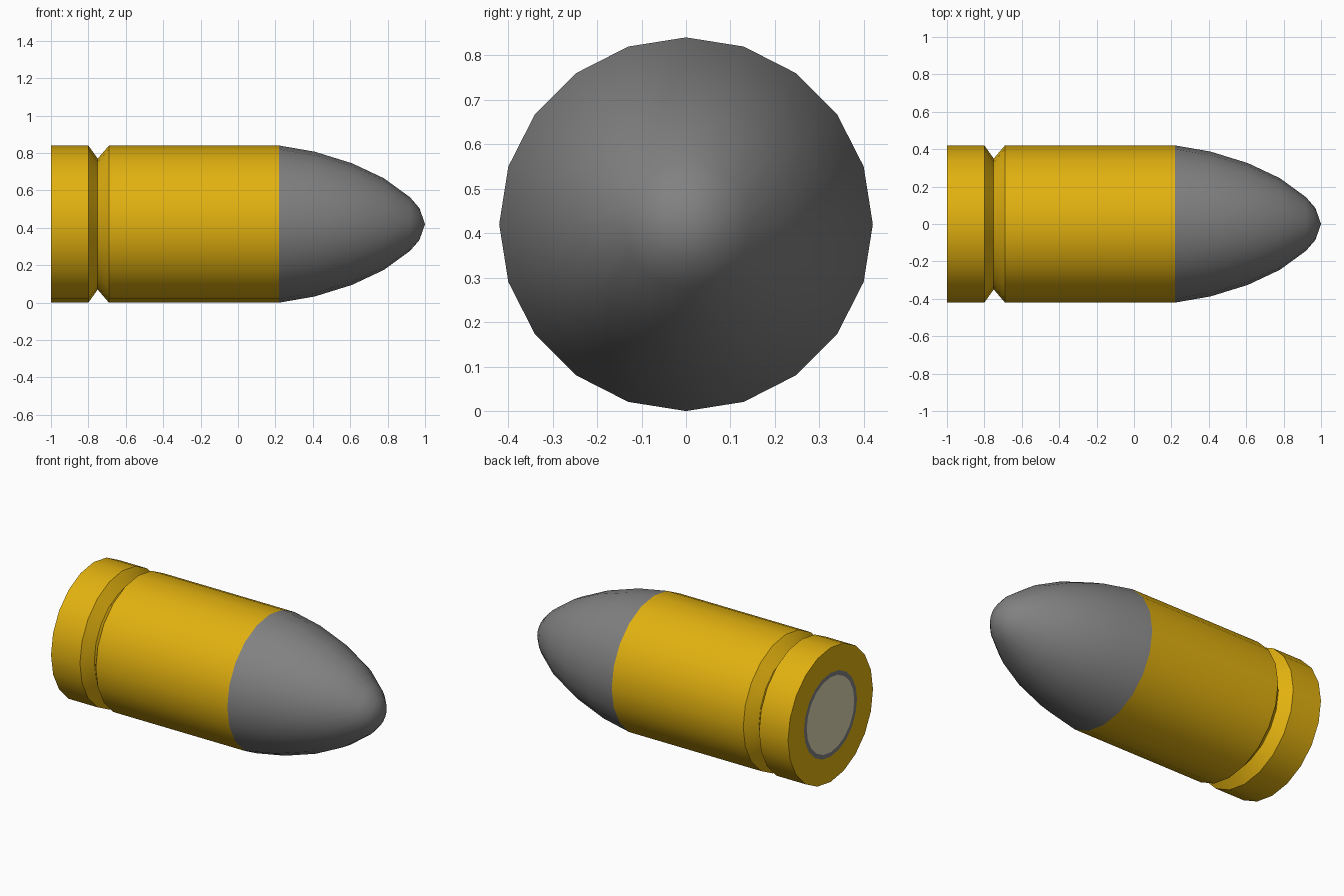
import bpy, bmesh, math

if "Cube" in bpy.data.objects:
    bpy.data.objects.remove(bpy.data.objects["Cube"])

SIDES = 20
R = 0.42


def material(name, rgb):
    m = bpy.data.materials.new(name)
    m.diffuse_color = (*rgb, 1)
    m.use_nodes = True
    m.node_tree.nodes["Principled BSDF"].inputs["Base Color"].default_value = m.diffuse_color
    return m


def lathe(name, profile, mat, angle=40):
    """Spin (x, radius) points, given from rear to tip, around the long axis."""
    bm = bmesh.new()
    rings = []
    for x, r in profile:
        n = SIDES if r > 0 else 1
        rings.append([bm.verts.new((x, r * math.sin(2 * math.pi * i / SIDES),
                                    R + r * math.cos(2 * math.pi * i / SIDES)))
                      for i in range(n)])
    for a, b in zip(rings, rings[1:]):
        for i in range(SIDES):
            j = (i + 1) % SIDES
            quad = [a[i % len(a)], a[j % len(a)], b[j % len(b)], b[i % len(b)]]
            f = bm.faces.new(list(dict.fromkeys(quad)))
            f.normal_update()
            # point faces away from the axis, or backwards on the flat base
            c = f.calc_center_median()
            out = f.normal.y * c.y + f.normal.z * (c.z - R)
            if out < -1e-5 or (abs(out) <= 1e-5 and f.normal.x > 0):
                f.normal_flip()
    me = bpy.data.meshes.new(name)
    bm.to_mesh(me)
    bm.free()
    me.materials.append(mat)
    ob = bpy.data.objects.new(name, me)
    bpy.context.collection.objects.link(ob)
    bpy.ops.object.select_all(action='DESELECT')
    ob.select_set(True)
    bpy.context.view_layer.objects.active = ob
    bpy.ops.object.shade_smooth_by_angle(angle=math.radians(angle))
    return ob


brass = material("brass", (0.76, 0.44, 0.005))
lead = material("lead_grey", (0.22, 0.22, 0.22))
silver = material("pale_metal", (0.74, 0.68, 0.45))

# casing with extraction groove and flat base
lathe("casing", [(-1, 0.262), (-1, R), (-0.80, R), (-0.75, 0.35),
                 (-0.69, R), (0.22, R)], brass)
# rounded nose
lathe("nose", [(0.22, R), (0.41, 0.387), (0.61, 0.325), (0.78, 0.245),
               (0.92, 0.143), (0.97, 0.085), (1.0, 0)], lead, 50)
# primer ring and primer cap in the base
lathe("primer_ring", [(-1, 0.235), (-1, 0.262)], lead)
lathe("primer_cap", [(-1, 0), (-1, 0.235)], silver)
